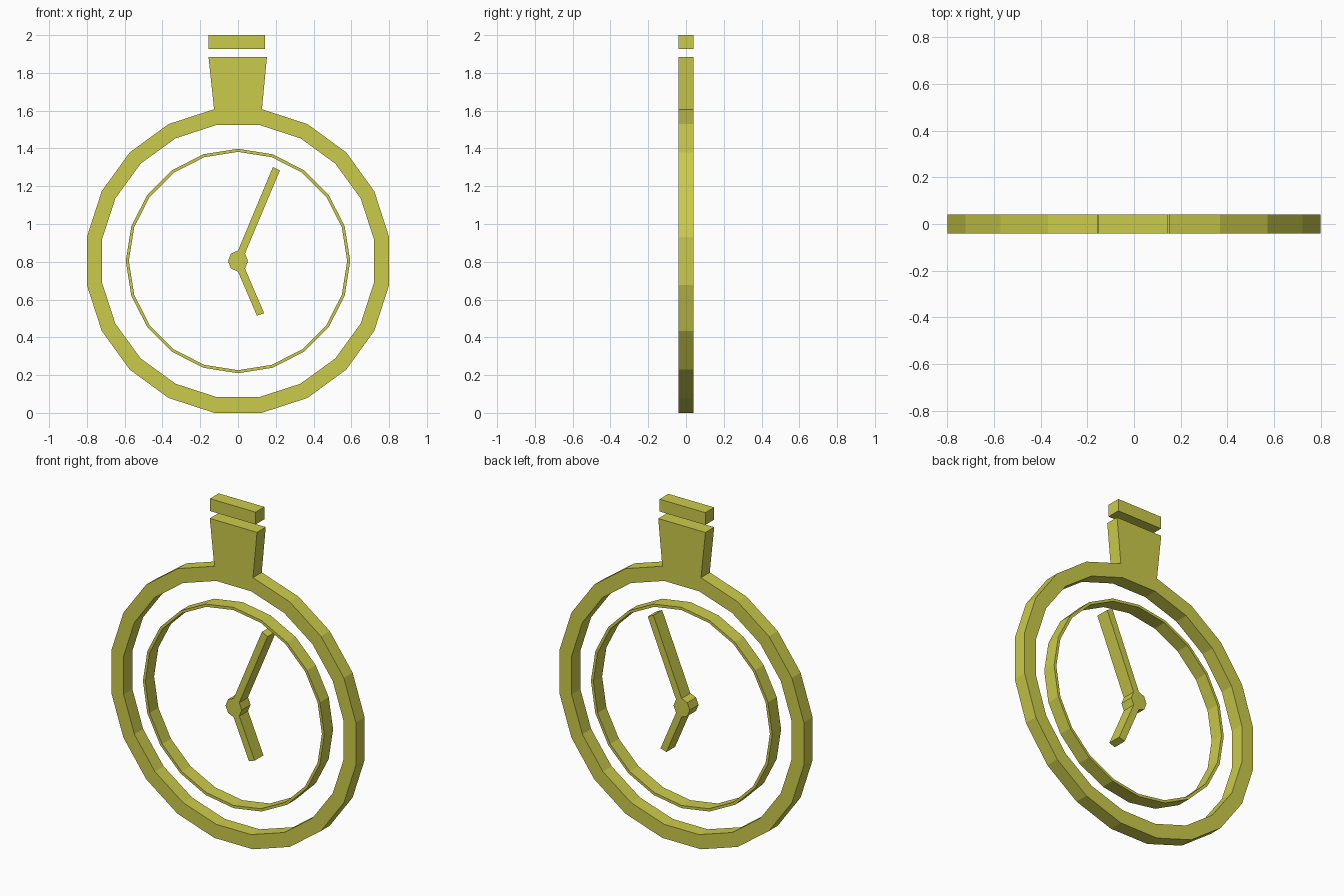
import bpy, bmesh, math

if "Cube" in bpy.data.objects:
    bpy.data.objects.remove(bpy.data.objects["Cube"])

CENTRE_Z = 0.804
HALF_DEPTH = 0.041

olive = bpy.data.materials.new("olive_yellow")
olive.diffuse_color = (0.6, 0.6, 0.07, 1)
olive.use_nodes = True
olive.node_tree.nodes["Principled BSDF"].inputs["Base Color"].default_value = olive.diffuse_color


def polygon(rx, rz, sides=20, start=0.0):
    """Regular outline in (x, z), beginning at angle start (degrees)."""
    return [(rx * math.cos(math.radians(start + 360 * i / sides)),
             CENTRE_Z + rz * math.sin(math.radians(start + 360 * i / sides)))
            for i in range(sides)]


def plate(name, *outlines):
    """Flat plate from outlines in (x, z); nested outlines become holes."""
    curve = bpy.data.curves.new(name, 'CURVE')
    curve.dimensions = '2D'
    curve.fill_mode = 'BOTH'
    curve.extrude = HALF_DEPTH
    for pts in outlines:
        spline = curve.splines.new('POLY')
        spline.points.add(len(pts) - 1)
        for p, (x, z) in zip(spline.points, pts):
            p.co = (x, z, 0, 1)
        spline.use_cyclic_u = True
        spline.use_smooth = False
    helper = bpy.data.objects.new(name + "_outline", curve)
    bpy.context.collection.objects.link(helper)
    bpy.context.view_layer.update()
    deps = bpy.context.evaluated_depsgraph_get()
    mesh = bpy.data.meshes.new_from_object(helper.evaluated_get(deps))
    bpy.data.objects.remove(helper)

    # Weld caps to walls and stand the plate upright
    bm = bmesh.new()
    bm.from_mesh(mesh)
    bmesh.ops.remove_doubles(bm, verts=bm.verts, dist=1e-4)
    for v in bm.verts:
        x, y, z = v.co
        v.co = (x, -z, y)
    bmesh.ops.recalc_face_normals(bm, faces=bm.faces)
    for f in bm.faces:
        f.smooth = False
        f.material_index = 0
    bm.to_mesh(mesh)
    bm.free()
    mesh.name = name
    mesh.materials.clear()
    mesh.materials.append(olive)
    obj = bpy.data.objects.new(name, mesh)
    bpy.context.collection.objects.link(obj)
    return obj


# Outer case: 20-sided ring whose flat top flares up into the stem
case = polygon(0.81, 0.8135, start=99)
case += [(0.153, 1.883), (-0.156, 1.883)]
plate("case_with_stem", case, polygon(0.729, 0.729, start=9))

# Crown button floating above the stem
plate("crown_button", [(-0.155, 1.927), (0.144, 1.927), (0.144, 2.0), (-0.155, 2.0)])

# Thin dial ring, corners on the axes
plate("dial_ring", polygon(0.594, 0.594), polygon(0.578, 0.578))

# Hub and both hands as one outline
plate("clock_hands", [
    (0, 0.859), (-0.037, 0.844), (-0.053, 0.804), (-0.037, 0.764),
    (0, 0.748), (0.10, 0.515), (0.138, 0.528), (0.037, 0.764),
    (0.053, 0.804), (0.037, 0.844), (0.222, 1.284), (0.185, 1.302)])
